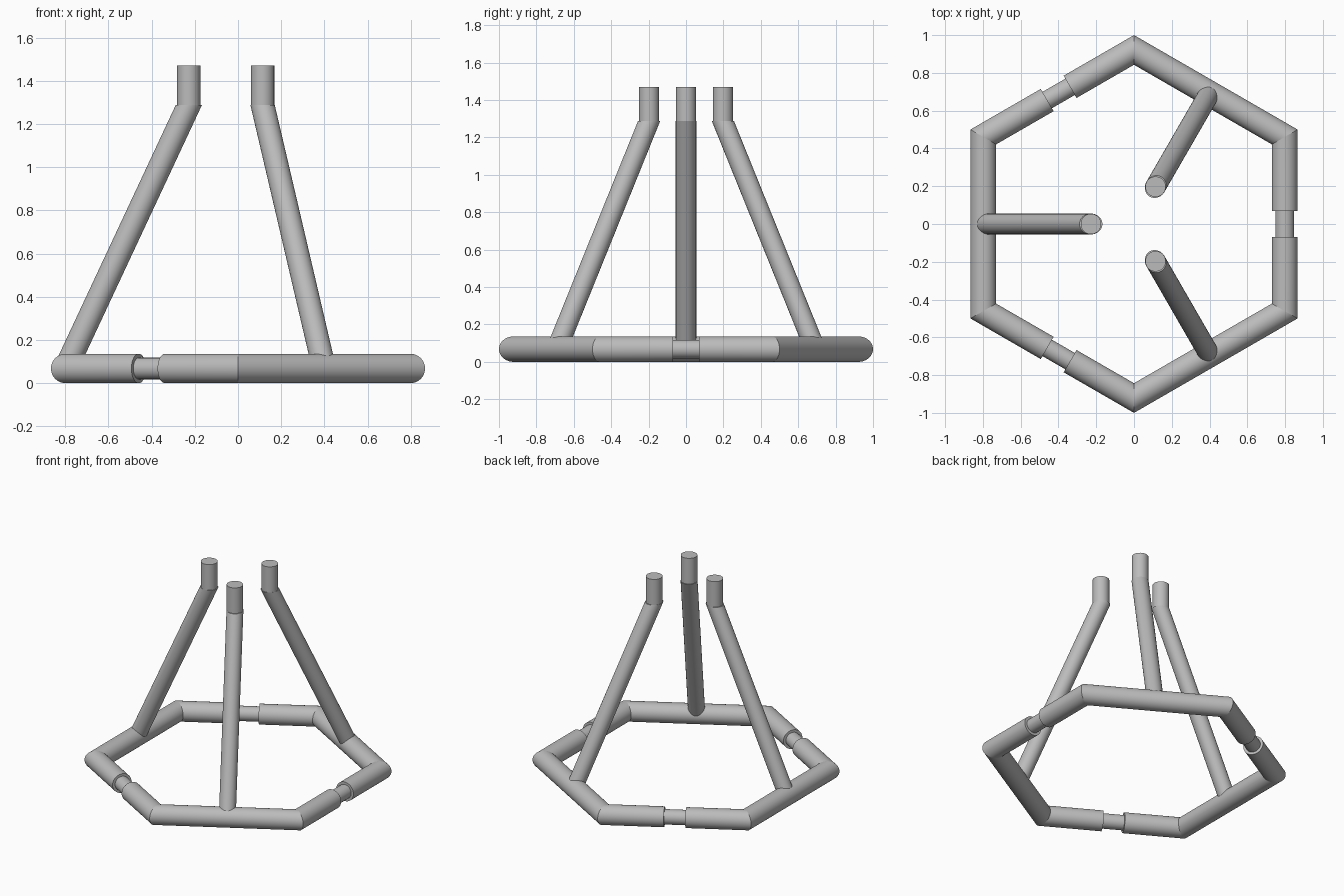
import bpy, bmesh, math
from mathutils import Vector, Matrix

cube = bpy.data.objects.get("Cube")
if cube:
    bpy.data.objects.remove(cube, do_unlink=True)

SIDES = 40
TUBE_R, PIN_R, LEG_R, COLLAR_R = 0.068, 0.05, 0.055, 0.054
APOTHEM = 0.798
GAP = 0.07
BEND_R, BEND_Z, TOP_Z = 0.228, 1.287, 1.47
UP = Vector((0, 0, 1))

grey = bpy.data.materials.new("grey_metal")
grey.use_nodes = True
COLOUR = (0.5, 0.5, 0.5, 1)
grey.diffuse_color = COLOUR
grey.node_tree.nodes["Principled BSDF"].inputs["Base Color"].default_value = COLOUR


def sweep(name, points, radius, turn, end_normal=None):
    """Round tube along straight runs, mitred at corners and capped at both ends."""
    pts = [Vector(p) for p in points]
    dirs = [(b - a).normalized() for a, b in zip(pts, pts[1:])]
    bm = bmesh.new()
    rings = []
    for i, p in enumerate(pts):
        before, after = dirs[max(i - 1, 0)], dirs[min(i, len(dirs) - 1)]
        normal = (before + after).normalized()
        if end_normal and i == len(pts) - 1:
            normal = end_normal
        side = before.cross(UP)
        side = side.normalized() if side.length > 0.001 else Vector((0, 1, 0))
        other = side.cross(before)
        ring = []
        for k in range(SIDES):
            a = math.tau * k / SIDES
            off = radius * (math.cos(a) * side + math.sin(a) * other)
            off -= before * (off.dot(normal) / before.dot(normal))
            ring.append(bm.verts.new(p + off))
        rings.append(ring)
    for lower, upper in zip(rings, rings[1:]):
        for k in range(SIDES):
            j = (k + 1) % SIDES
            bm.faces.new((lower[k], lower[j], upper[j], upper[k])).smooth = True
    bm.faces.new(rings[0])
    bm.faces.new(rings[-1])
    # keep the mitres and end rims crisp
    for ring in rings:
        for k in range(SIDES):
            bm.edges.get((ring[k], ring[(k + 1) % SIDES])).smooth = False
    bmesh.ops.recalc_face_normals(bm, faces=bm.faces)
    bm.transform(Matrix.Rotation(turn, 4, "Z"))
    mesh = bpy.data.meshes.new(name)
    bm.to_mesh(mesh)
    bm.free()
    mesh.materials.append(grey)
    obj = bpy.data.objects.new(name, mesh)
    bpy.context.collection.objects.link(obj)


def on_side(angle, along):
    """Point on a hexagon side's centre line."""
    p = Vector((APOTHEM, along, TUBE_R))
    return Matrix.Rotation(math.radians(angle), 3, "Z") @ p


half_side = APOTHEM * math.tan(math.pi / 6)

for label, degrees in (("back_left", 60), ("right", 180), ("front_left", 300)):
    turn = math.radians(degrees)
    # bent base section, from one joint round two corners to the next
    sweep(label + "_base_tube",
          [on_side(-60, GAP), on_side(0, -half_side),
           on_side(0, half_side), on_side(60, -GAP)], TUBE_R, turn)
    # thin pin joining two base sections
    sweep(label + "_joint_pin",
          [on_side(60, -GAP - 0.03), on_side(60, GAP + 0.03)], PIN_R, turn)
    # leaning leg, cut level at the top
    sweep(label + "_leg",
          [(APOTHEM, 0, TUBE_R), (BEND_R, 0, BEND_Z)], LEG_R, turn, UP)
    # upright end of the leg
    sweep(label + "_leg_top",
          [(BEND_R, 0, BEND_Z), (BEND_R, 0, TOP_Z)], COLLAR_R, turn)
